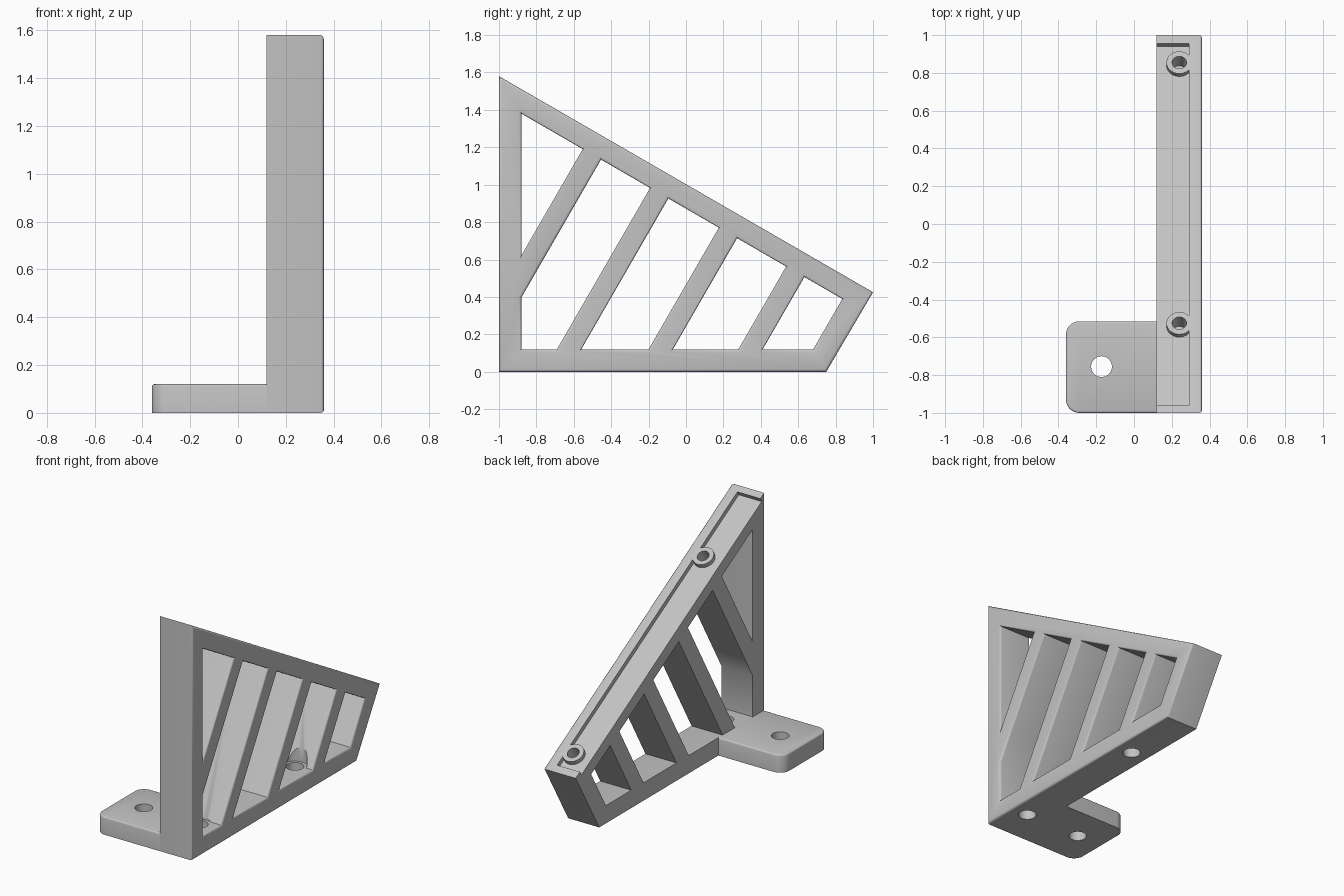
import bpy, bmesh, math
from mathutils import Matrix, Vector

if "Cube" in bpy.data.objects:
    bpy.data.objects.remove(bpy.data.objects["Cube"])

grey = bpy.data.materials.new("plain grey")
grey.use_nodes = True
grey.diffuse_color = (0.55, 0.55, 0.55, 1)
grey.node_tree.nodes["Principled BSDF"].inputs["Base Color"].default_value = (0.55, 0.55, 0.55, 1)

X0, X1 = 0.12, 0.36          # frame thickness limits
MID = (X0 + X1) / 2
FLOOR, POST = 0.12, -0.88    # inner faces of bottom rail and front post
T30, T60 = math.tan(math.radians(30)), math.tan(math.radians(60))
TOP = 1.58
SLOPE = Matrix.Rotation(math.radians(-30), 4, 'X')


def from_bmesh(name, bm):
    bmesh.ops.recalc_face_normals(bm, faces=bm.faces)
    mesh = bpy.data.meshes.new(name)
    bm.to_mesh(mesh)
    bm.free()
    mesh.materials.append(grey)
    obj = bpy.data.objects.new(name, mesh)
    bpy.context.collection.objects.link(obj)
    return obj


def prism(name, points, offset):
    """Extrude a flat polygon of 3D points along offset."""
    bm = bmesh.new()
    face = bm.faces.new([bm.verts.new(p) for p in points])
    ext = bmesh.ops.extrude_face_region(bm, geom=[face])["geom"]
    bmesh.ops.translate(bm, vec=offset, verts=[v for v in ext if isinstance(v, bmesh.types.BMVert)])
    return from_bmesh(name, bm)


def side_prism(name, yz, x0, x1):
    return prism(name, [(x0, y, z) for y, z in yz], Vector((x1 - x0, 0, 0)))


def cylinder(name, radius, low, high, matrix):
    """Cylinder along the local z of matrix, from low to high."""
    bm = bmesh.new()
    bmesh.ops.create_cone(bm, cap_ends=True, segments=40, radius1=radius, radius2=radius,
                          depth=high - low,
                          matrix=matrix @ Matrix.Translation((0, 0, (low + high) / 2)))
    return from_bmesh(name, bm)


def cut(obj, cutters):
    """Subtract the cutters for good and remove them."""
    for cutter in cutters:
        cutter.hide_render = True
        mod = obj.modifiers.new("cut", 'BOOLEAN')
        mod.operation, mod.solver, mod.object = 'DIFFERENCE', 'EXACT', cutter
        bpy.context.view_layer.objects.active = obj
        bpy.ops.object.modifier_apply(modifier=mod.name)
        bpy.data.objects.remove(cutter)


def round_edges(obj, axis, level, width):
    """Round the sharp outline of the face lying at one level of an axis."""
    bm = bmesh.new()
    bm.from_mesh(obj.data)
    edges = [e for e in bm.edges if all(abs(v.co[axis] - level) < 1e-4 for v in e.verts)
             and e.calc_face_angle(0) > 0.5]
    bmesh.ops.bevel(bm, geom=edges, offset=width, segments=3, profile=0.5, affect='EDGES')
    bm.to_mesh(obj.data)
    bm.free()


def beam_z(y):
    return 1.38 - T30 * (y - POST)


def strut_top(a):
    """Where a strut edge starting at floor position a meets the sloped beam."""
    y = (beam_z(0) - FLOOR + T60 * a) / (T60 + T30)
    return y, beam_z(y)


def post_point(a):
    return POST, FLOOR + T60 * (POST - a)


# Triangular side frame with slanted windows
frame = side_prism("side_frame", [(-1, 0), (0.75, 0), (1, TOP - 2 * T30), (-1, TOP)], X0, X1)
windows = [[(POST, beam_z(POST)), strut_top(-1.17), post_point(-1.17)],
           [(POST, FLOOR), post_point(-1.04), strut_top(-1.04), strut_top(-0.69), (-0.69, FLOOR)]]
for a, b in [(-0.56, -0.2), (-0.07, 0.28), (0.41, 0.68)]:
    windows.append([(a, FLOOR), strut_top(a), strut_top(b), (b, FLOOR)])
cut(frame, [side_prism("window_cutter", w, X0 - 0.1, X1 + 0.1) for w in windows])
round_edges(frame, 0, X1, 0.014)


# Shallow recess in the sloped top, leaving two flush ring bosses
def on_slope(x, y):
    return Matrix.Translation((x, y, TOP - T30 * (y + 1))) @ SLOPE


def slope_boss(y):
    return on_slope(MID, y)


bosses = (-0.525, 0.855)
start, end = on_slope(0, -0.96), on_slope(0, 0.955)
corners = [m @ Vector((x, 0, -0.03)) for m, x in
           [(start, X0 - 0.1), (start, 0.29), (end, 0.29), (end, X0 - 0.1)]]
recess = prism("recess_cutter", corners, SLOPE @ Vector((0, 0, 0.1)))
cut(recess, [cylinder("boss_keeper", 0.068, -0.1, 0.2, slope_boss(y)) for y in bosses])
cut(frame, [recess])
cut(frame, [cylinder("boss_hole_cutter", 0.038, -0.1, 0.1, slope_boss(y)) for y in bosses])

# Screw holes in the bottom rail, with head clearance through the struts
for y in (-0.755, 0.262):
    place = Matrix.Translation((MID, y, 0))
    cut(frame, [cylinder("screw_cutter", 0.055, -0.1, 0.2, place),
                cylinder("head_cutter", 0.075, FLOOR, 0.42, place)])

# Foot plate with rounded outer corners and one screw hole
R = 0.07
outline = [(X0, -1, 0), (X0, -0.515, 0)]
for cy, begin in ((-0.515 - R, 90), (-1 + R, 180)):
    for i in range(9):
        t = math.radians(begin + i * 90 / 8)
        outline.append((-0.36 + R + R * math.cos(t), cy + R * math.sin(t), 0))
plate = prism("foot_plate", outline, Vector((0, 0, FLOOR)))
bm = bmesh.new()
bm.from_mesh(plate.data)
rim = [e for e in bm.edges if all(v.co.z > FLOOR - 1e-4 for v in e.verts)
       and not all(v.co.x > X0 - 1e-4 for v in e.verts)]
bmesh.ops.bevel(bm, geom=rim, offset=0.01, segments=3, profile=0.5, affect='EDGES')
bm.to_mesh(plate.data)
bm.free()
cut(plate, [cylinder("screw_cutter", 0.055, -0.1, 0.3, Matrix.Translation((-0.172, -0.755, 0)))])

# Smooth rounded parts, keep hard edges
bpy.ops.object.select_all(action='DESELECT')
for obj in (frame, plate):
    obj.select_set(True)
bpy.context.view_layer.objects.active = frame
bpy.ops.object.shade_smooth_by_angle(angle=math.radians(32))
